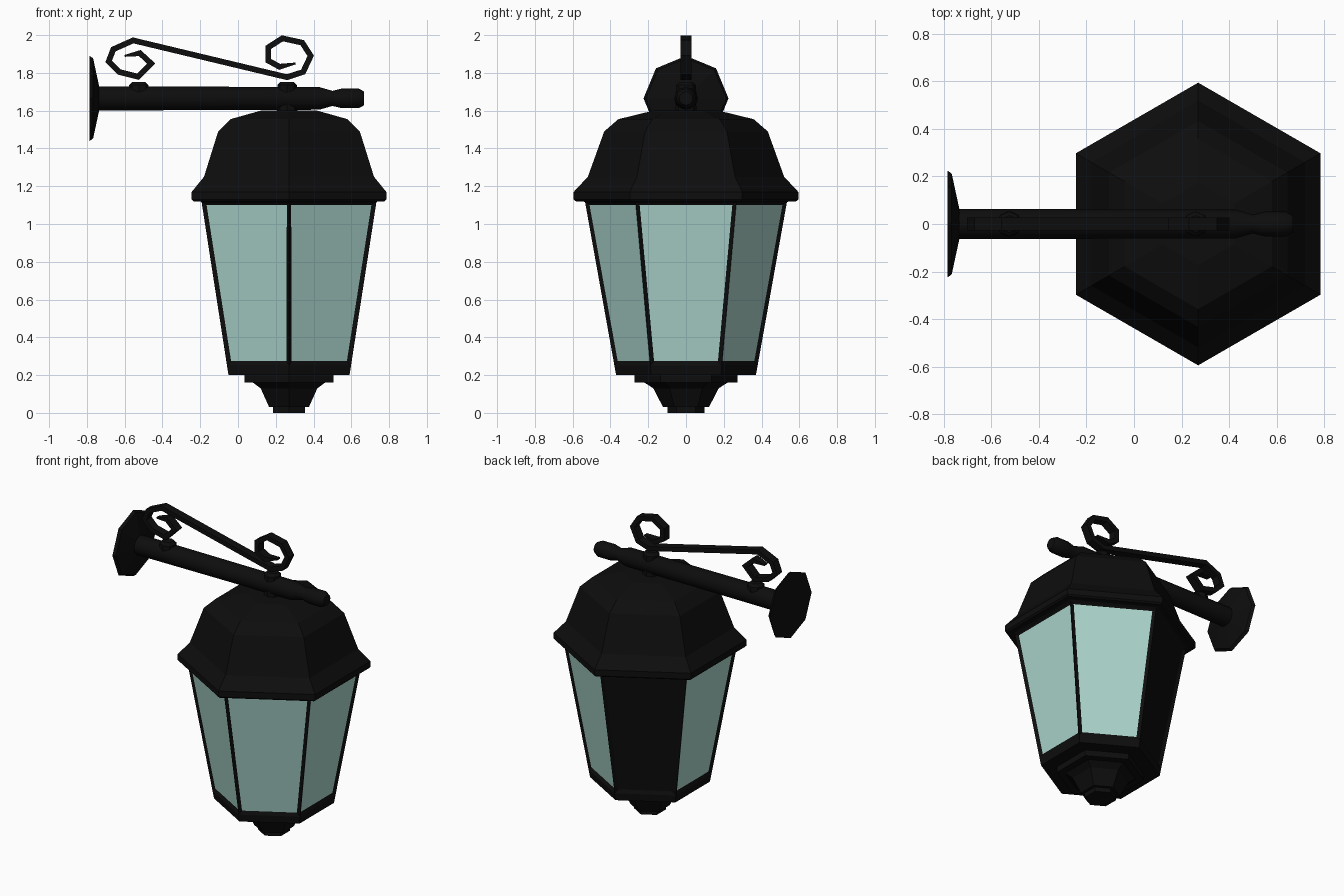
import bpy, bmesh, math
from mathutils import Vector, Matrix

cube = bpy.data.objects.get("Cube")
if cube:
    bpy.data.objects.remove(cube, do_unlink=True)


def material(name, rgb, rough):
    m = bpy.data.materials.new(name)
    m.use_nodes = True
    m.diffuse_color = (*rgb, 1)
    bsdf = m.node_tree.nodes["Principled BSDF"]
    bsdf.inputs["Base Color"].default_value = (*rgb, 1)
    bsdf.inputs["Roughness"].default_value = rough
    return m


BLACK = material("black iron", (0.004, 0.004, 0.004), 0.6)
GLASS = material("pale aqua glass", (0.41, 0.67, 0.61), 0.5)
LAMP_X = 0.27
ARM_Z = 1.665
HEX = math.cos(math.pi / 6)


def finish(name, bm, mats=(BLACK,), smooth=False):
    bmesh.ops.recalc_face_normals(bm, faces=bm.faces)
    mesh = bpy.data.meshes.new(name)
    bm.to_mesh(mesh)
    bm.free()
    for m in mats:
        mesh.materials.append(m)
    obj = bpy.data.objects.new(name, mesh)
    bpy.context.collection.objects.link(obj)
    if smooth:
        bpy.ops.object.select_all(action="DESELECT")
        obj.select_set(True)
        bpy.context.view_layer.objects.active = obj
        bpy.ops.object.shade_smooth_by_angle(angle=math.radians(50))
    return obj


def loft(bm, rings):
    """Skin a list of point rings and cap both ends; returns the side faces."""
    rows = [[bm.verts.new(p) for p in ring] for ring in rings]
    n = len(rows[0])
    sides = [bm.faces.new((a[i], a[(i + 1) % n], b[(i + 1) % n], b[i]))
             for a, b in zip(rows, rows[1:]) for i in range(n)]
    bm.faces.new(rows[0][::-1])
    bm.faces.new(rows[-1])
    return sides


def turned(bm, profile, sides, matrix, start=math.pi / 2):
    """Lathe a (radius, height) profile with the given number of sides."""
    step = math.tau / sides
    return loft(bm, [[matrix @ Vector((r * math.cos(start + i * step),
                                       r * math.sin(start + i * step), h))
                      for i in range(sides)] for r, h in profile])


def turned_part(name, profile, sides, matrix, smooth=False):
    bm = bmesh.new()
    turned(bm, profile, sides, matrix)
    return finish(name, bm, smooth=smooth)


def hexagonal(points):
    """Turn flat-to-centre distances into corner radii."""
    return [(a / HEX, z) for a, z in points]


lamp = Matrix.Translation((LAMP_X, 0, 0))
along_x = Matrix.Translation((0, 0, ARM_Z)) @ Matrix.Rotation(math.pi / 2, 4, "Y")

# Hexagonal roof, bottom finial and base band
turned_part("roof", hexagonal([(0.44, 1.10), (0.47, 1.12), (0.505, 1.12), (0.515, 1.13),
                               (0.515, 1.17), (0.45, 1.25), (0.375, 1.49),
                               (0.31, 1.555), (0.15, 1.6)]), 6, lamp)
turned_part("bottom_finial", hexagonal([(0.085, 0), (0.085, 0.03), (0.105, 0.03),
                                        (0.15, 0.13), (0.19, 0.16), (0.235, 0.16),
                                        (0.235, 0.21)]), 6, lamp)
turned_part("base_band", [(0.37, 0.2), (0.379, 0.25)], 6, lamp)

# Lantern body: inset panes, the back one facing the wall is a solid panel
bm = bmesh.new()
panes = turned(bm, [(0.379, 0.25), (0.535, 1.12)], 6, lamp)
bmesh.ops.recalc_face_normals(bm, faces=bm.faces)
bmesh.ops.inset_individual(bm, faces=panes, thickness=0.03, depth=-0.012)
for pane in panes:
    side = pane.calc_center_median()
    solid = side.y > 0.1 and side.x < LAMP_X - 0.1
    pane.material_index = 0 if solid else 1
finish("lantern_body", bm, (BLACK, GLASS))

# Wall bracket: arm with turned tip, wall plate, and two collars
turned_part("arm", [(0.064, -0.75), (0.06, 0.43), (0.04, 0.5), (0.052, 0.55),
                    (0.052, 0.64), (0.036, 0.668)], 12, along_x, True)
turned_part("wall_plate", [(0.225, -0.785), (0.212, -0.767), (0.064, -0.735)], 8, along_x)
for name, x, low in (("rear_collar", -0.525, 1.69), ("lamp_collar", 0.26, 1.59)):
    turned_part(name, [(0.055, low), (0.052, 1.735), (0.035, 1.752)], 8,
                Matrix.Translation((x, 0, 0)))

# Scrollwork: flat bar following a path of curls above the arm
path = [Vector((x, 0, z)) for x, z in (
    (-0.60, 1.89), (-0.52, 1.905), (-0.46, 1.85), (-0.53, 1.78), (-0.63, 1.805),
    (-0.685, 1.86), (-0.66, 1.925), (-0.555, 1.972), (0.26, 1.777), (0.345, 1.805),
    (0.385, 1.89), (0.34, 1.96), (0.235, 1.983), (0.16, 1.935), (0.16, 1.865),
    (0.22, 1.832), (0.305, 1.85))]
rings = []
last = len(path) - 1
for i, p in enumerate(path):
    before = (p - path[max(i - 1, 0)]).normalized()
    after = (path[min(i + 1, last)] - p).normalized()
    tangent = (before + after).normalized()
    bend = max(tangent.dot(after if i < last else before), 0.6)
    end = i in (0, last)
    across = Vector((-tangent.z, 0, tangent.x)) * (0.005 if end else 0.015 / bend)
    wide = Vector((0, 0.015 if end else 0.028, 0))
    rings.append([p + across + wide, p + across - wide, p - across - wide, p - across + wide])
bm = bmesh.new()
loft(bm, rings)
finish("scrollwork", bm)
